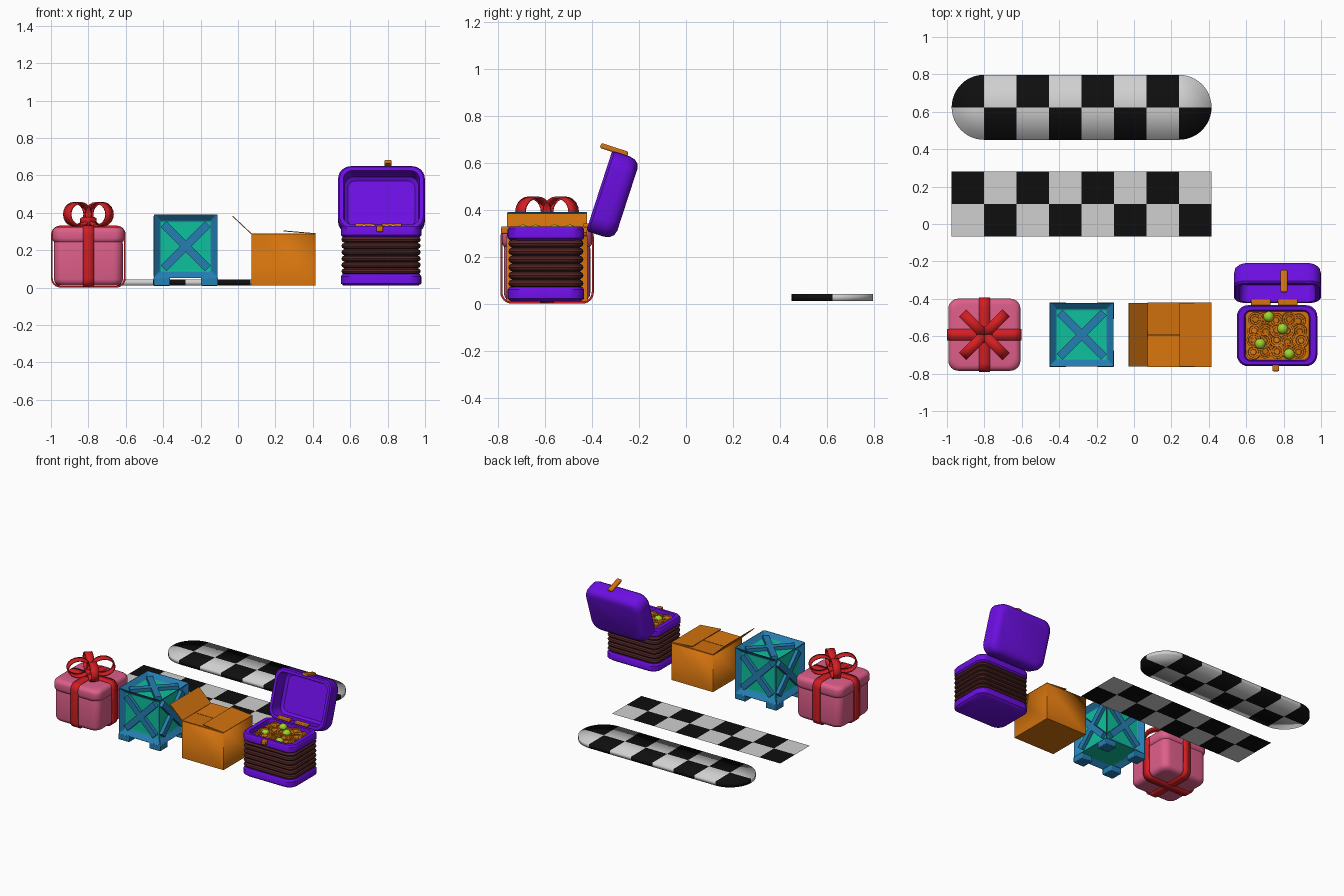
import bpy, bmesh, random
from math import sin, cos, pi, radians, atan2, hypot
from mathutils import Vector

if "Cube" in bpy.data.objects:
    bpy.data.objects.remove(bpy.data.objects["Cube"])
random.seed(4)
made = []


def material(name, r, g, b):
    m = bpy.data.materials.new(name)
    lin = [((c / 255 + 0.055) / 1.055) ** 2.4 if c > 10 else c / 255 / 12.92 for c in (r, g, b)]
    m.use_nodes = True
    m.diffuse_color = (*lin, 1)
    m.node_tree.nodes["Principled BSDF"].inputs["Base Color"].default_value = (*lin, 1)
    return m


pink = material("pink", 222, 94, 138)
red = material("ribbon red", 212, 30, 34)
blue = material("crate blue", 36, 126, 178)
teal = material("panel teal", 14, 192, 156)
orange = material("orange", 212, 115, 14)
purple = material("purple", 108, 14, 226)
brown = material("bellows brown", 80, 36, 36)
green = material("gem green", 158, 212, 44)
black = material("tile black", 14, 14, 14)
grey = material("tile grey", 208, 208, 208)


def finish(name, bm, mats, loc=(0, 0, 0), rot=(0, 0, 0), thick=0, bevel=0, offset=0):
    me = bpy.data.meshes.new(name)
    bm.to_mesh(me)
    bm.free()
    ob = bpy.data.objects.new(name, me)
    bpy.context.collection.objects.link(ob)
    for m in mats:
        me.materials.append(m)
    ob.location, ob.rotation_euler = loc, rot
    if thick:
        s = ob.modifiers.new("thickness", "SOLIDIFY")
        s.thickness, s.offset = thick, offset
    if bevel:
        b = ob.modifiers.new("bevel", "BEVEL")
        b.width, b.segments = bevel, 2
    made.append(ob)
    return ob


def rounded_rect(hx, hy, r, n=6):
    r = min(r, hx, hy)
    pts = []
    for q, (sx, sy) in enumerate(((1, 1), (-1, 1), (-1, -1), (1, -1))):
        for i in range(n + 1):
            a = (q + i / n) * pi / 2
            pts.append((sx * (hx - r) + r * cos(a), sy * (hy - r) + r * sin(a)))
    return pts


def loft(name, layers, mat, loc, rot=(0, 0, 0), n=6):
    """Stack rounded rectangles (half x, half y, corner radius, z) and cap both ends."""
    bm = bmesh.new()
    rings = [[bm.verts.new((x, y, z)) for x, y in rounded_rect(hx, hy, r, n)]
             for hx, hy, r, z in layers]
    for a, b in zip(rings, rings[1:]):
        for i in range(len(a)):
            j = (i + 1) % len(a)
            bm.faces.new((a[i], a[j], b[j], b[i]))
    bm.faces.new(rings[0])
    bm.faces.new(rings[-1])
    bmesh.ops.remove_doubles(bm, verts=bm.verts, dist=1e-6)
    bmesh.ops.recalc_face_normals(bm, faces=bm.faces)
    return finish(name, bm, [mat], loc, rot)


def box(name, size, mat, loc, rot=(0, 0, 0), bevel=0):
    bm = bmesh.new()
    bmesh.ops.create_cube(bm, size=1)
    bmesh.ops.scale(bm, vec=size, verts=bm.verts)
    return finish(name, bm, [mat], loc, rot, bevel=bevel)


def cushion(h, z0, z1, r, b):
    """Layers of a square block with rounded top and bottom edges."""
    low = [(h - b * (1 - sin(a)), h - b * (1 - sin(a)), r, b * (1 - cos(a)))
           for a in (0, pi / 8, pi / 4, 3 * pi / 8, pi / 2)]
    return [(x, y, c, z0 + z) for x, y, c, z in low] + [(x, y, c, z1 - z) for x, y, c, z in low[::-1]]


def band(name, path, width, loc, turn):
    """Closed ribbon following a path in its local xz plane."""
    bm = bmesh.new()
    sides = [[bm.verts.new((u, s * width / 2, z)) for u, z in path] for s in (-1, 1)]
    for i in range(len(path)):
        j = (i + 1) % len(path)
        bm.faces.new((sides[0][i], sides[0][j], sides[1][j], sides[1][i]))
    bmesh.ops.recalc_face_normals(bm, faces=bm.faces)
    return finish(name, bm, [red], loc, (0, 0, turn), thick=0.009)


# Gift box with ribbon straps and a four-loop bow
gx, gy = -0.8, -0.592
loft("gift_body", cushion(0.184, 0.01, 0.27, 0.05, 0.035), pink, (gx, gy, 0))
loft("gift_lid", cushion(0.193, 0.235, 0.325, 0.055, 0.03), pink, (gx, gy, 0))
for k in range(2):
    band("gift_strap", rounded_rect(0.195, 0.161, 0.045), 0.06, (gx, gy, 0.166), k * pi / 2)
loop = [(0.083 + 0.077 * cos(i * pi / 10), 0.061 * sin(i * pi / 10)) for i in range(20)]
for k in range(4):
    band("bow_loop", loop, 0.055, (gx, gy, 0.392), pi / 4 + k * pi / 2)
box("bow_knot", (0.07, 0.07, 0.05), red, (gx, gy, 0.352), (0, 0, pi / 4), 0.012)

# Crate: sunk panels, crossed braces and corner feet
cx, cy, cz, ch = -0.28, -0.592, 0.221, 0.173
bm = bmesh.new()
bmesh.ops.create_cube(bm, size=2 * ch)
panels = list(bm.faces)
bmesh.ops.inset_individual(bm, faces=panels, thickness=0.055)
for f in panels:
    f.material_index = 1
    bmesh.ops.translate(bm, vec=f.normal * -0.035, verts=f.verts)
finish("crate_frame", bm, [blue, teal], (cx, cy, cz), bevel=0.006)
for face in [(0, 0, 1), (1, 0, 0), (-1, 0, 0), (0, 1, 0), (0, -1, 0)]:
    d = Vector(face)
    for s in (-1, 1):
        ob = box("crate_brace", (0.335, 0.044, 0.028), blue, Vector((cx, cy, cz)) + d * (ch - 0.024))
        spin = d.to_track_quat("Z", "Y")
        ob.rotation_euler = (spin @ Vector((0, 0, 1)).rotation_difference(Vector((0, 0, 1)))).to_euler()
        ob.rotation_euler.rotate_axis("Z", s * pi / 4)
for sx in (-1, 1):
    for sy in (-1, 1):
        box("crate_foot", (0.09, 0.09, 0.045), blue, (cx + sx * 0.128, cy + sy * 0.128, 0.032), bevel=0.005)

# Cardboard box with four flaps
bx, by, bh, top = 0.243, -0.592, 0.172, 0.288
bm = bmesh.new()
bmesh.ops.create_cube(bm, size=1)
bmesh.ops.scale(bm, vec=(2 * bh, 2 * bh, top - 0.01), verts=bm.verts)
bmesh.ops.delete(bm, geom=[f for f in bm.faces if f.normal.z > 0.5], context="FACES")
finish("carton_body", bm, [orange], (bx, by, (top + 0.01) / 2), thick=0.006, offset=-1)


def flap(name, side, reach, rise):
    """Flap hinged on one side; negative reach folds it inwards."""
    d = Vector((side[0], side[1], 0))
    centre = Vector((bx, by, top)) + d * (bh + reach / 2) + Vector((0, 0, rise / 2))
    tilt = atan2(rise, reach) if reach > 0 else atan2(-rise, -reach)
    box(name, (hypot(reach, rise), 2 * bh - 0.004, 0.005), orange, centre,
        (0, -tilt, atan2(side[1], side[0])))


flap("carton_left_flap", (1, 0), -0.172, 0.015)
flap("carton_right_flap", (-1, 0), 0.1, 0.094)
flap("carton_front_flap", (0, -1), -0.17, -0.012)
flap("carton_back_flap", (0, 1), -0.17, -0.012)

# Chest: base, folded bellows and hollow rim
tx, ty = 0.765, -0.597
loft("chest_base", [(0.2, 0.148, 0.06, 0.01), (0.215, 0.163, 0.06, 0.022),
                    (0.215, 0.163, 0.06, 0.06), (0.207, 0.155, 0.06, 0.072)], purple, (tx, ty, 0))
folds, pitch = [], 0.034
for i in range(6):
    for t, w in ((0, 0), (0.2, 0.012), (0.5, 0.016), (0.8, 0.012)):
        folds.append((0.196 + w, 0.144 + w, 0.05, 0.07 + (i + t) * pitch))
loft("chest_bellows", folds + [(0.196, 0.144, 0.05, 0.276)], brown, (tx, ty, 0))
loft("chest_rim", [(0.205, 0.153, 0.06, 0.27), (0.215, 0.163, 0.06, 0.28), (0.215, 0.163, 0.06, 0.318),
                   (0.207, 0.155, 0.055, 0.33), (0.176, 0.136, 0.035, 0.33),
                   (0.17, 0.13, 0.035, 0.286)], purple, (tx, ty, 0))
box("chest_latch", (0.036, 0.035, 0.032), orange, (0.758, -0.77, 0.314), bevel=0.006)
for x in (0.677, 0.822):
    box("chest_hinge", (0.105, 0.034, 0.018), orange, (x, -0.42, 0.334), bevel=0.005)

# Open lid, leaning back, with its clasp
lean = radians(-108)
loft("chest_lid", [(0.18, 0.128, 0.04, 0.045), (0.198, 0.146, 0.05, 0.03), (0.204, 0.152, 0.05, -0.063),
                   (0.224, 0.172, 0.065, -0.063), (0.232, 0.18, 0.07, -0.052), (0.232, 0.18, 0.07, 0.015),
                   (0.226, 0.174, 0.07, 0.04), (0.212, 0.16, 0.07, 0.056), (0.19, 0.138, 0.06, 0.063)],
     purple, (0.767, -0.31, 0.462), (lean, 0, 0))
box("lid_clasp", (0.036, 0.022, 0.122), orange, (0.802, -0.306, 0.656), (lean, 0, 0), 0.006)

# Treasure: a bed, rimmed coins and gems
loft("coin_bed", [(0.17, 0.13, 0.03, 0.28), (0.17, 0.13, 0.03, 0.296)], orange, (tx, ty, 0))
for i in range(5):
    for j in range(4):
        loc = (tx - 0.122 + i * 0.061 + random.uniform(-0.008, 0.008),
               ty - 0.084 + j * 0.056 + random.uniform(-0.006, 0.006), 0.3 + random.uniform(0, 0.008))
        loft("coin", [(r, r, r, z) for r, z in ((0.039, -0.008), (0.039, 0.009), (0.029, 0.009),
                                                (0.027, 0.004), (0.017, 0.004), (0.015, 0.008))],
             orange, loc, (random.uniform(-0.2, 0.2), random.uniform(-0.2, 0.2), 0), n=4)
for x, y in ((0.72, -0.495), (0.795, -0.56), (0.675, -0.64), (0.83, -0.695)):
    bm = bmesh.new()
    bmesh.ops.create_icosphere(bm, subdivisions=2, radius=0.03)
    finish("gem", bm, [green], (x, y, 0.308))


# Checkered strips: a flat one and a thick one with round ends
def checker(name, y0, z, round_ends, thick):
    bm = bmesh.new()
    s, x0 = 0.1737, -0.975
    for i in range(8):
        for j in range(2):
            x, y = x0 + i * s, y0 + (j - 1) * s
            pts = [(x, y), (x + s, y), (x + s, y + s), (x, y + s)]
            if round_ends and i in (0, 7):
                px, sx, sy = (x + s, -1, 2 * j - 1) if i == 0 else (x, 1, 2 * j - 1)
                pts = [(px, y0)] + [(px + sx * s * cos(k * pi / 24), y0 + sy * s * sin(k * pi / 24))
                                    for k in range(13)]
                if sx * sy < 0:
                    pts.reverse()
            f = bm.faces.new([bm.verts.new((a, b, 0)) for a, b in pts])
            f.material_index = (i + j + 1) % 2
    bmesh.ops.remove_doubles(bm, verts=bm.verts, dist=1e-4)
    finish(name, bm, [black, grey], (0, 0, z), thick=thick, offset=-1)


checker("checkered_floor", 0.107, 0.025, False, 0)
checker("checkered_platform", 0.624, 0.042, True, 0.03)

# Smooth the rounded parts, keep hard edges
for ob in made:
    ob.select_set(True)
bpy.context.view_layer.objects.active = made[0]
bpy.ops.object.shade_smooth_by_angle(angle=radians(35))
